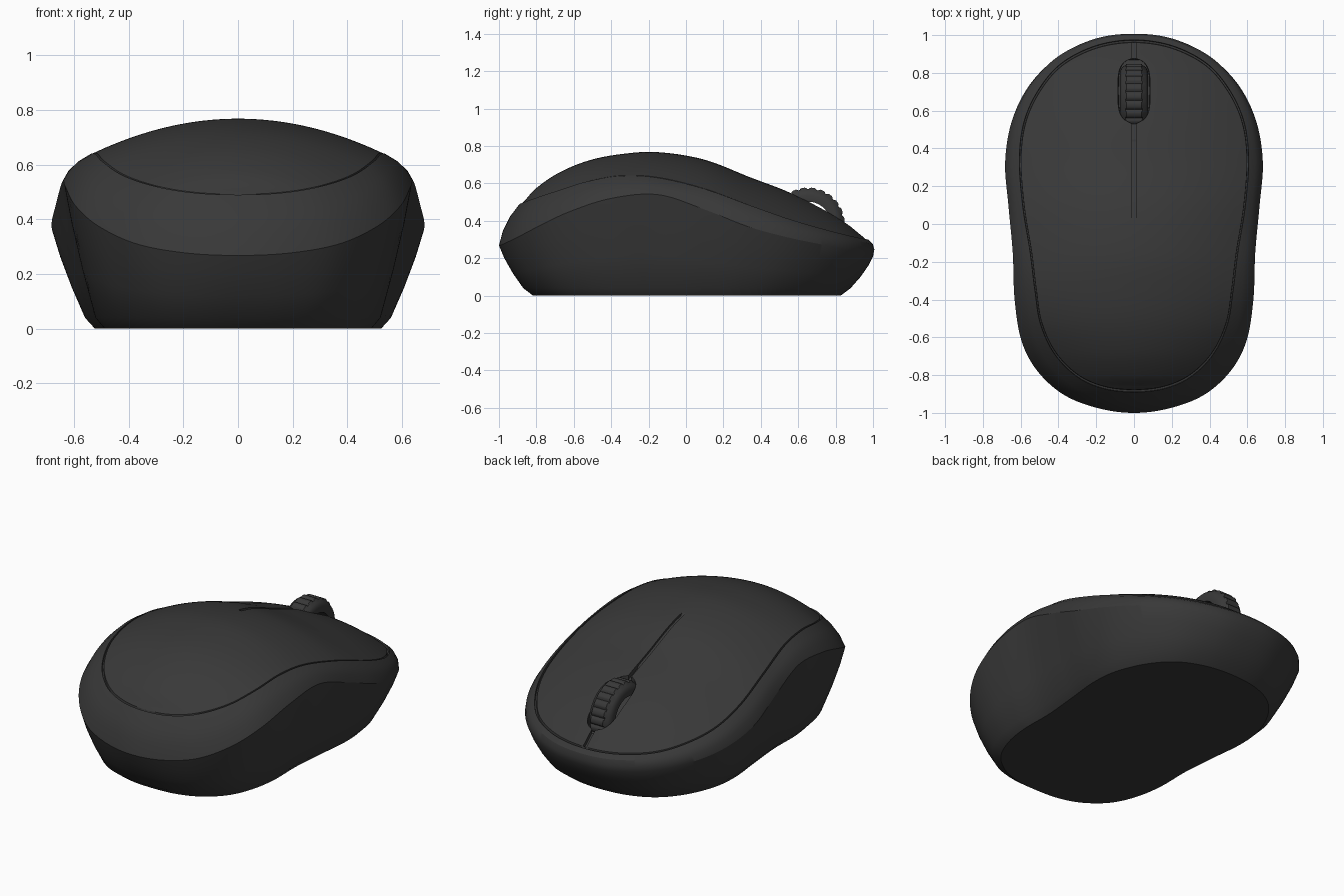
import bpy, bmesh, math
from mathutils import Vector

if "Cube" in bpy.data.objects:
    bpy.data.objects.remove(bpy.data.objects["Cube"])

mat = bpy.data.materials.new("dark_plastic")
mat.diffuse_color = (0.04, 0.04, 0.04, 1)
mat.use_nodes = True
mat.node_tree.nodes["Principled BSDF"].inputs["Base Color"].default_value = mat.diffuse_color

# Matching half-outlines, front to back
crease = [(0, 1, .21), (.2, .977, .215), (.4, .885, .235), (.55, .74, .27), (.645, .55, .31),
          (.682, .33, .37), (.665, .1, .46), (.642, -.15, .54), (.632, -.4, .52), (.595, -.62, .45),
          (.51, -.78, .375), (.37, -.905, .31), (.19, -.975, .277), (0, -1, .268)]
# seam: x, y, z, height of the spine at that y
seam = [(0, .975, .3, .3), (.2, .945, .305, .325), (.38, .855, .325, .395), (.5, .72, .36, .475),
        (.58, .55, .41, .555), (.607, .35, .48, .63), (.59, .1, .57, .725), (.55, -.15, .63, .765),
        (.525, -.35, .64, .755), (.495, -.53, .61, .72), (.42, -.69, .56, .655),
        (.3, -.81, .52, .575), (.16, -.872, .497, .51), (0, -.89, .49, .49)]
foot = [(0, .88), (.18, .86), (.34, .79), (.46, .66), (.54, .48), (.56, .3), (.54, .08), (.52, -.15),
        (.52, -.37), (.49, -.55), (.42, -.7), (.3, -.805), (.16, -.857), (0, -.87)]


def spline(pts, steps=16):
    """Catmull-Rom through the points, mirrored in x past both ends."""
    p = [Vector(q) for q in pts]
    first, last = p[1].copy(), p[-2].copy()
    first[0] *= -1
    last[0] *= -1
    p = [first] + p + [last]
    out = []
    for i in range(1, len(p) - 2):
        a, b, c, d = p[i - 1:i + 3]
        for k in range(steps):
            t = k / steps
            out.append(b + (c - a) * (t / 2) + (a * 2 - b * 5 + c * 4 - d) * (t * t / 2)
                       + (b * 3 - a - c * 3 + d) * (t ** 3 / 2))
    return out + [p[-2]]


def make(name, rings, angle, loop=False):
    """Skin closed rings of points into a smooth-shaded mesh."""
    bm = bmesh.new()
    rows = [[bm.verts.new(q) for q in r] for r in rings]
    n = len(rows[0])
    for a, b in zip(rows, rows[1:] + (rows[:1] if loop else [])):
        for j in range(n):
            bm.faces.new((a[j], a[(j + 1) % n], b[(j + 1) % n], b[j]))
    bmesh.ops.remove_doubles(bm, verts=bm.verts, dist=1e-5)
    bmesh.ops.recalc_face_normals(bm, faces=bm.faces)
    me = bpy.data.meshes.new(name)
    bm.to_mesh(me)
    bm.free()
    ob = bpy.data.objects.new(name, me)
    bpy.context.collection.objects.link(ob)
    me.materials.append(mat)
    bpy.ops.object.select_all(action='DESELECT')
    ob.select_set(True)
    bpy.context.view_layer.objects.active = ob
    bpy.ops.object.shade_smooth_by_angle(angle=math.radians(angle))
    return ob


def slot(y):
    """Half width and depth of the centre slot: wheel opening and button split."""
    v = abs(y - .705) / .17
    if v < 1:
        return max(.011, .085 * (1 - v ** 4) ** .5), .07
    if y > .7 or .44 < y:
        return .011, .025
    return .011, (.012 if y > .02 else 0)


# Body: base, flared sides, shoulder, seam groove and domed top
rings = []
for c, s, f in zip(spline(crease), spline(seam), spline([(x, y, .04) for x, y in foot])):
    s3 = s.to_3d()
    half = [Vector((f.x * .935, f.y * .94, 0)), f]
    for t in (.35, .7):
        q = f.lerp(c, t)
        k = 1 + .05 * t * (1 - t)
        half.append(Vector((q.x * k, q.y * k, q.z)))
    half.append(c)
    for t in (.33, .67):
        q = c.lerp(s3, t)
        k = 1 + .07 * t * (1 - t)
        half.append(Vector((q.x * k, q.y * k, q.z + .03 * t * (1 - t))))
    for k, dz in ((1, 0), (.997, -.015), (.987, -.015), (.985, .002)):
        half.append(Vector((s.x * k, s.y * k, s.z + dz)))
    y, edge = s.y * .985, s.x * .985
    w, depth = slot(y)
    w = min(w, edge)
    if edge < .012:
        depth = 0
    for i in range(1, 13):
        x = edge + (w - edge) * i / 12
        u = x / edge if edge > 1e-6 else 1
        z = s.z + .002 + (s[3] - s.z) * (1 - u * u)
        half.append(Vector((x, y, z)))
    half.append(Vector((w * .95, y, z - depth)))
    left = [Vector((-q.x, q.y, q.z)) for q in reversed(half)]
    rings.append(half + [Vector((0, y, z - depth))] + left)
make("mouse_body", rings, 28)

# Scroll wheel with a ribbed tread
profile = [(-.07, .12), (-.074, .155), (-.062, .178), (-.045, .188), (-.04, .192), (.04, .192),
           (.045, .188), (.062, .178), (.074, .155), (.07, .12)]
wheel_rings = []
for i in range(144):
    a = 2 * math.pi * i / 144
    rib = -.009 if i % 6 == 0 else (.004 if i % 6 in (2, 3, 4) else .001)
    ring = []
    for x, r in profile:
        if abs(x) <= .04:
            r += rib
        ring.append((x, .653 + r * math.cos(a), .382 + r * math.sin(a)))
    wheel_rings.append(ring)
make("scroll_wheel", wheel_rings, 35, loop=True)
